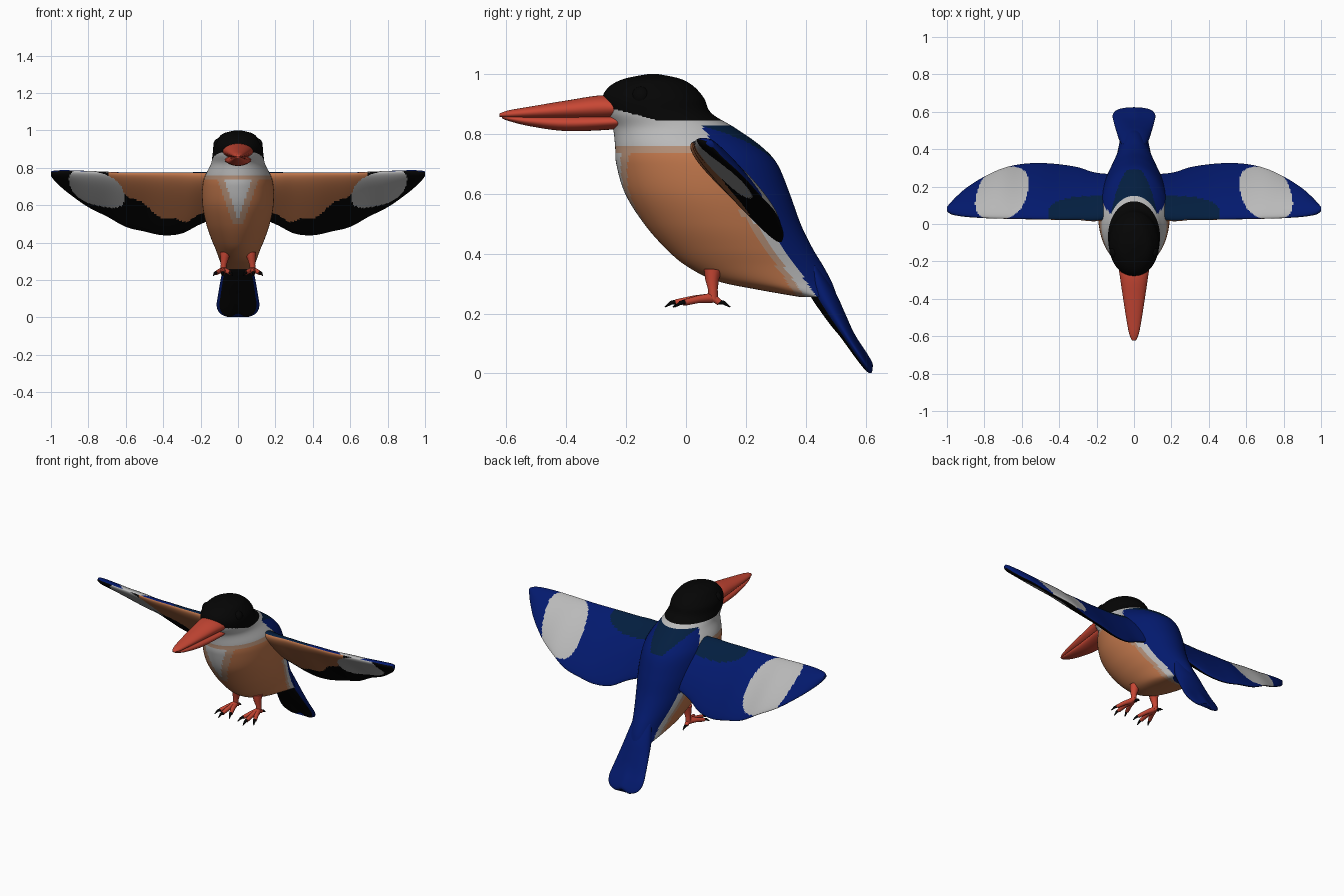
import bpy, bmesh, math
from mathutils import Vector

cube = bpy.data.objects.get("Cube")
if cube:
    bpy.data.objects.remove(cube, do_unlink=True)


def material(name, rgb):
    m = bpy.data.materials.new(name)
    m.use_nodes = True
    m.diffuse_color = (*rgb, 1)
    m.node_tree.nodes["Principled BSDF"].inputs["Base Color"].default_value = (*rgb, 1)
    return m


MATS = [
    material("black", (.0015, .0015, .0015)),
    material("pale grey", (.49, .49, .49)),
    material("orange", (.52, .18, .07)),
    material("buff", (.45, .27, .18)),
    material("blue", (.001, .01, .155)),
    material("dark teal", (.001, .013, .05)),
    material("red", (.57, .062, .034)),
]
BLACK, WHITE, ORANGE, BUFF, BLUE, TEAL, RED = range(len(MATS))


def spline(keys, steps):
    """Catmull-Rom samples through tuples of any length."""
    out = []
    for i in range(len(keys) - 1):
        a, b, c, d = (keys[min(max(i + k, 0), len(keys) - 1)] for k in (-1, 0, 1, 2))
        for s in range(steps):
            t = s / steps
            out.append([q + .5 * t * (r - p + t * (2 * p - 5 * q + 4 * r - w + t * (3 * (q - r) + w - p)))
                        for p, q, r, w in zip(a, b, c, d)])
    return out + [list(keys[-1])]


def loft(name, rings, paint, mirror=False):
    """Skin closed rings; paint(centre, fraction around ring) gives the colour."""
    bm = bmesh.new()
    rows = [[bm.verts.new(p) for p in ring] for ring in rings]
    n = len(rows[0])
    for lo, hi in zip(rows, rows[1:]):
        for j in range(n):
            k = (j + 1) % n
            f = bm.faces.new((lo[j], lo[k], hi[k], hi[j]))
            f.material_index = paint(f.calc_center_median(), (j + .5) / n)
    for row in (rows[0], rows[-1]):
        f = bm.faces.new(row)
        f.material_index = paint(f.calc_center_median(), .25)
    bmesh.ops.recalc_face_normals(bm, faces=bm.faces)
    for f in bm.faces:
        f.smooth = True
    me = bpy.data.meshes.new(name)
    bm.to_mesh(me)
    bm.free()
    for m in MATS:
        me.materials.append(m)
    ob = bpy.data.objects.new(name, me)
    bpy.context.collection.objects.link(ob)
    if mirror:
        ob.modifiers.new("mirror", "MIRROR").use_mirror_merge = False


def angles(n):
    return [2 * math.pi * j / n for j in range(n)]


def level_ring(z, front, back, half, n):
    return [Vector((half * math.sin(a), (front + back) / 2 - (back - front) / 2 * math.cos(a), z))
            for a in angles(n)]


# Head and body: level slices (z, front y, back y, half width)
BODY = [(1.0, -.13, -.09, .015), (.985, -.205, -.02, .075), (.96, -.255, .025, .105),
        (.92, -.28, .06, .13), (.87, -.272, .085, .136), (.82, -.245, .165, .145),
        (.76, -.237, .25, .175), (.7, -.233, .305, .19), (.6, -.203, .347, .19),
        (.5, -.14, .383, .17), (.42, -.07, .422, .143), (.36, .0, .458, .118),
        (.31, .1, .485, .1), (.28, .24, .497, .088), (.255, .385, .505, .075)]


def paint_body(c, _):
    x, y, z = abs(c.x), c.y, c.z
    behind = y - (.44 - .67 * (z - .25))
    if z > .847 + max(0, -y - .1) * .27:
        return BLACK
    if z > .828:
        return WHITE
    if behind > 0:
        return TEAL if z > .72 and x < .04 + (z - .72) * .8 else BLUE
    if z > .762 or (behind > -.04 and z < .55):
        return WHITE
    if z > .738 or (behind > -.065 and z < .55):
        return BUFF
    bib = .34 * (z - .52)
    if y < 0 and x < bib:
        return WHITE
    return BUFF if y < 0 and z > .5 and x < bib + .035 else ORANGE


loft("body", [level_ring(*s, 108) for s in spline(BODY, 12)], paint_body)

# Tail: flattened, black beneath, with a small notch at the tip
TAIL = [(.36, .4, .445, .06), (.27, .412, .5, .08), (.2, .455, .532, .093),
        (.12, .515, .568, .107), (.06, .558, .602, .114), (.02, .588, .622, .095),
        (0, .605, .624, .05)]
tail_rings = [level_ring(*s, 72) for s in spline(TAIL, 8)]
for ring in tail_rings:
    for p in ring:
        p.z += .02 * math.exp(-(p.x / .03) ** 2) * max(0, 1 - p.z / .15)
loft("tail", tail_rings, lambda c, t: BLUE if .17 < t < .83 else BLACK)

# Wings: tilted aerofoils (x, leading y, leading z, trailing y, trailing z, thickness)
WING = [(.05, .04, .77, .26, .56, .1), (.2, .02, .772, .272, .5, .095),
        (.3, .025, .772, .302, .45, .085), (.4, .025, .772, .318, .44, .08),
        (.5, .027, .772, .325, .46, .075), (.6, .028, .772, .32, .485, .07),
        (.7, .03, .776, .298, .54, .065), (.8, .033, .78, .253, .59, .058),
        (.9, .04, .783, .19, .66, .05), (.97, .052, .781, .125, .72, .042),
        (1.0, .07, .776, .09, .757, .025)]


def wing_ring(x, ly, lz, ty, tz, thick):
    lead, chord = Vector((x, ly, lz)), Vector((0, ty - ly, tz - lz))
    up = Vector((0, -chord.z, chord.y)).normalized()
    ring = []
    for a in angles(96):
        u = (1 - math.cos(a)) / 2
        lift = thick * .5 * math.sin(a) * (1.1 - .5 * u) + .12 * thick * math.sin(math.pi * u)
        ring.append(lead + chord * u + up * lift)
    return ring


def oval(a, b, ra, rb):
    return abs(a / ra) ** 2.5 + abs(b / rb) ** 2.5 < 1


def paint_wing(c, t):
    x, y, z = c
    if t < .5:
        if oval(x - .705 + .25 * (y - .165), y - .165, .135, .142):
            return WHITE
        return TEAL if oval(x - .2, y - .05, .26, .1) else BLUE
    if oval(x - .755 - .2 * (z - .69), z - .688 - .2 * (x - .755), .14, .09):
        return WHITE
    edge = .52 + max(0, x - .38) * .65 + max(0, .28 - x) * .3
    return ORANGE if x < .69 and z > edge + .01 * math.sin(x * 40) else BLACK


loft("wings", [wing_ring(*s) for s in spline(WING, 14)], paint_wing, mirror=True)


# Beak: two mandibles (y, bottom z, top z, half width)
def beak_ring(y, bottom, top, half):
    return [Vector((half * math.sin(a), y, (bottom + top) / 2 + (top - bottom) / 2 * math.cos(a)))
            for a in angles(28)]


UPPER = [(-.19, .855, .91, .09), (-.27, .848, .93, .077), (-.4, .85, .912, .058),
         (-.52, .852, .892, .039), (-.59, .853, .88, .025), (-.623, .858, .869, .01)]
LOWER = [(-.2, .825, .865, .07), (-.25, .815, .866, .07), (-.4, .81, .862, .053),
         (-.52, .826, .86, .036), (-.59, .843, .862, .021), (-.615, .853, .863, .008)]
for name, keys in (("upper_beak", UPPER), ("lower_beak", LOWER)):
    loft(name, [beak_ring(*s) for s in spline(keys, 5)], lambda c, t: RED)


# Legs, toes and claws: tapered tubes
def tubes(name, paths, mat):
    cu = bpy.data.curves.new(name, "CURVE")
    cu.dimensions = "3D"
    cu.bevel_depth = 1
    cu.bevel_resolution = 3
    cu.use_fill_caps = True
    for path in paths:
        sp = cu.splines.new("POLY")
        sp.points.add(len(path) - 1)
        sp.use_smooth = True
        for pt, (x, y, z, r) in zip(sp.points, path):
            pt.co = (x, y, z, 1)
            pt.radius = r
    cu.materials.append(MATS[mat])
    bpy.context.collection.objects.link(bpy.data.objects.new(name, cu))


TOES = [(.042, -.01), (.082, -.035), (.118, -.005), (.08, .112)]
for side, label in ((1, "left"), (-1, "right")):
    leg = [(.068, .09, .345, .03), (.072, .087, .315, .023), (.077, .09, .28, .016), (.078, .09, .248, .017)]
    toes, claws = [], []
    for tx, ty in TOES:
        dx, dy = tx - .078, ty - .085
        toes.append([(.078 + dx * f, .085 + dy * f, z, r)
                     for f, z, r in ((0, .252, .017), (.5, .248, .013), (1, .237, .011))])
        reach = .03 / math.hypot(dx, dy)
        claws.append([(tx + dx * reach * f, ty + dy * reach * f, z, r)
                      for f, z, r in ((-.1, .239, .009), (.5, .236, .007), (1.2, .222, .002))])
    flip = lambda paths: [[(side * x, y, z, r) for x, y, z, r in p] for p in paths]
    tubes(label + "_leg", flip([leg] + toes), RED)
    tubes(label + "_claws", flip(claws), BLACK)

    # Eye
    bpy.ops.mesh.primitive_uv_sphere_add(segments=24, ring_count=12, radius=.034,
                                         location=(side * .097, -.15, .925))
    eye = bpy.context.object
    eye.name = label + "_eye"
    eye.data.materials.append(MATS[BLACK])
    bpy.ops.object.shade_smooth()
